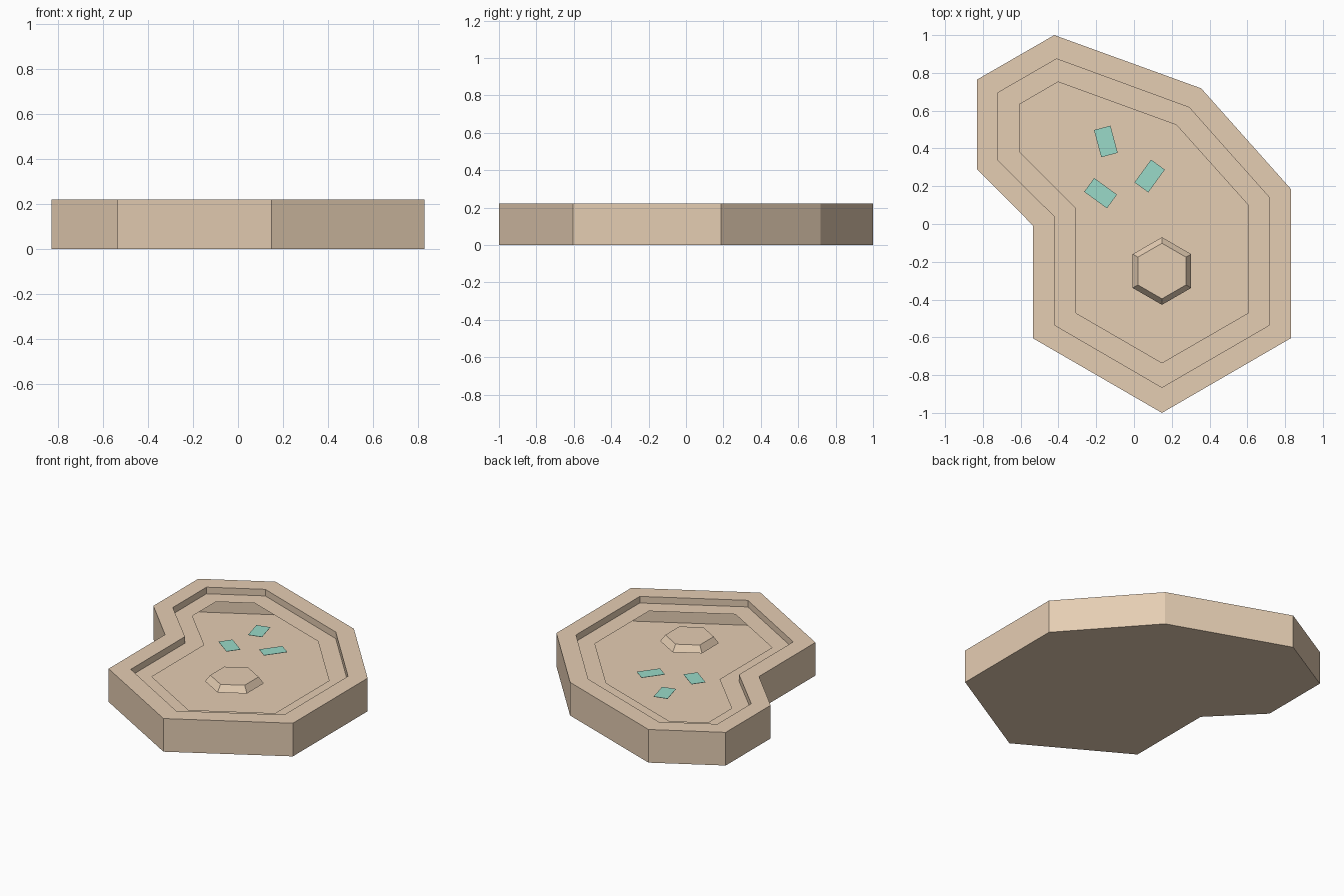
import bpy, bmesh, math
from mathutils import Vector

if "Cube" in bpy.data.objects:
    bpy.data.objects.remove(bpy.data.objects["Cube"])


def material(name, rgb):
    m = bpy.data.materials.new(name)
    m.diffuse_color = (*rgb, 1)
    m.use_nodes = True
    m.node_tree.nodes["Principled BSDF"].inputs["Base Color"].default_value = m.diffuse_color
    return m


SAND = material("sand", (0.785, 0.612, 0.45))
TEAL = material("teal", (0.32, 0.70, 0.58))

TOP, RING = 0.222, 0.178

# Pond outlines, counter-clockwise from the front tip
OUTER = [(.148, -1), (.83, -.605), (.83, .186), (.356, .718), (-.422, 1),
         (-.83, .765), (-.83, .29), (-.535, -.008), (-.535, -.605)]
WALL = [(.148, -.865), (.717, -.535), (.717, .14), (.292, .617), (-.41, .874),
        (-.72, .695), (-.72, .338), (-.42, .039), (-.42, -.535)]
SHORE = [(.148, -.735), (.605, -.471), (.605, .1), (.225, .524), (-.402, .752),
         (-.607, .633), (-.607, .384), (-.308, .084), (-.308, -.471)]


def loft(name, rings, mat, cap_start=True, cap_end=True):
    """Skin a stack of (outline, z) rings, optionally capping both ends."""
    bm = bmesh.new()
    loops = [[bm.verts.new((x, y, z)) for x, y in pts] for pts, z in rings]
    for a, b in zip(loops, loops[1:]):
        for i in range(len(a)):
            j = (i + 1) % len(a)
            bm.faces.new((a[i], a[j], b[j], b[i]))
    if cap_start:
        bm.faces.new(loops[0][::-1])
    if cap_end:
        bm.faces.new(loops[-1])
    mesh = bpy.data.meshes.new(name)
    bm.to_mesh(mesh)
    bm.free()
    mesh.materials.append(mat)
    ob = bpy.data.objects.new(name, mesh)
    bpy.context.collection.objects.link(ob)
    return ob


def hexagon(cx, cy, r):
    return [(cx + r * math.cos(math.radians(30 + 60 * k)),
             cy + r * math.sin(math.radians(30 + 60 * k))) for k in range(6)]


def rectangle(cx, cy, length, width, degrees):
    a = math.radians(degrees)
    u = Vector((math.cos(a), math.sin(a))) * length / 2
    v = Vector((-math.sin(a), math.cos(a))) * width / 2
    c = Vector((cx, cy))
    return [tuple(p) for p in (c - u - v, c + u - v, c + u + v, c - u + v)]


# Hollow basin: floor, outer wall, rim, inner step and shoreline ledge with an open middle
loft("basin", [(OUTER, 0), (OUTER, TOP), (WALL, TOP), (WALL, RING), (SHORE, RING)],
     SAND, True, False)

# Low six-sided island at water level
loft("island", [(hexagon(.148, -.249, .179), RING),
                (hexagon(.148, -.249, .147), TOP - .002)], SAND)

# Floating pads
for i, (x, y, angle) in enumerate([(-.149, .437, -75), (.083, .254, 54), (-.177, .163, -36)]):
    pad = rectangle(x, y, .149, .09, angle)
    loft(f"floating_pad_{i + 1}", [(pad, RING), (pad, RING + .002)], TEAL)
